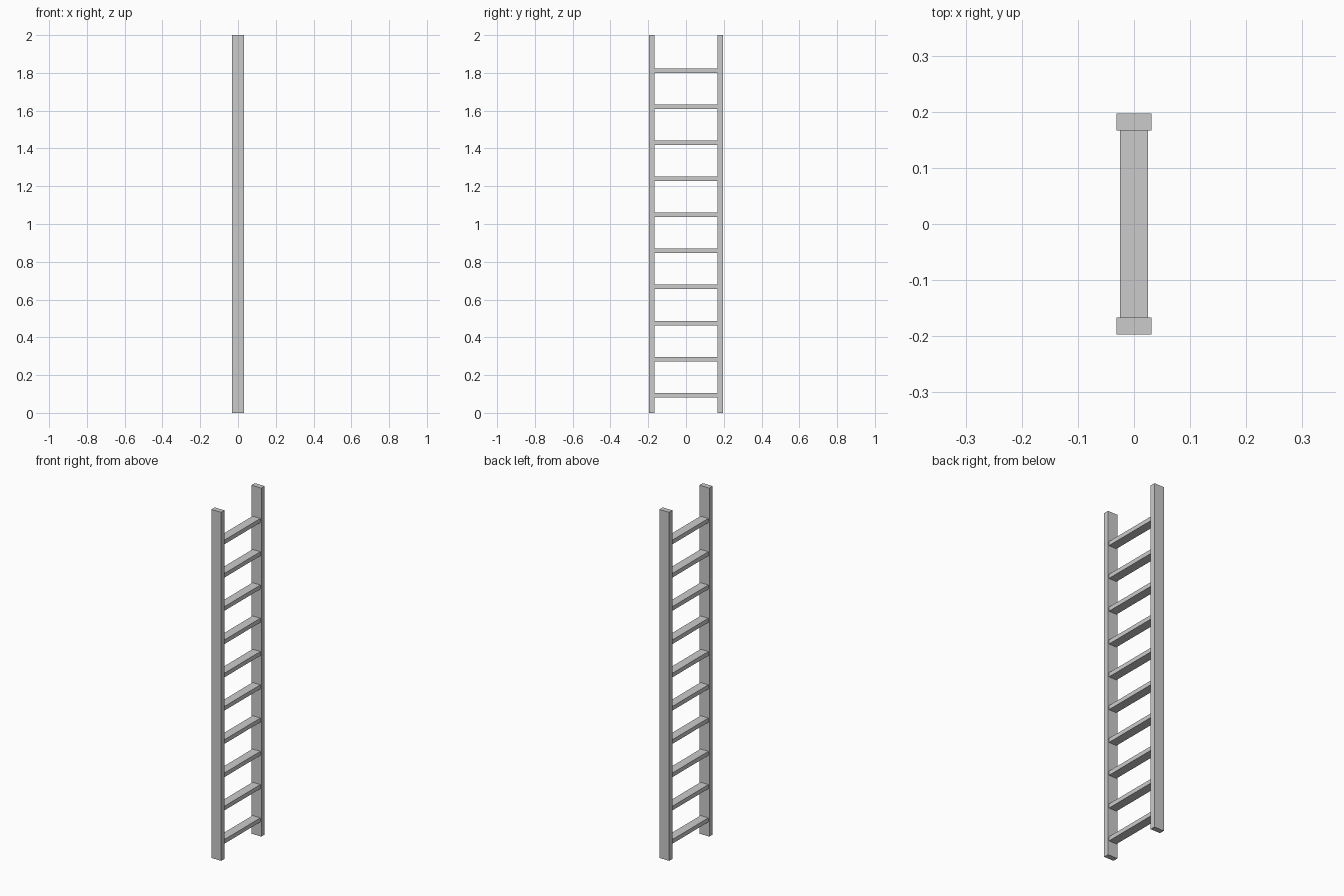
import bpy

if "Cube" in bpy.data.objects:
    bpy.data.objects.remove(bpy.data.objects["Cube"])

RAIL_OUTER, RAIL_INNER = 0.197, 0.167
RUNG_COUNT, FIRST_Z, LAST_Z = 10, 0.094, 1.812


def box(name, size, location):
    bpy.ops.mesh.primitive_cube_add(size=1, location=location)
    obj = bpy.context.object
    obj.name = name
    obj.scale = size
    bpy.ops.object.transform_apply(location=False, rotation=False, scale=True)
    return obj


# Two upright side rails
for label, side in (("front", -1), ("back", 1)):
    box(f"{label}_rail", (0.062, RAIL_OUTER - RAIL_INNER, 2.0),
        (0, side * (RAIL_OUTER + RAIL_INNER) / 2, 1.0))

# Evenly spaced flat rungs between the rails
step = (LAST_Z - FIRST_Z) / (RUNG_COUNT - 1)
for i in range(RUNG_COUNT):
    box(f"rung_{i + 1}", (0.05, 2 * RAIL_INNER, 0.024),
        (0, 0, FIRST_Z + i * step))
